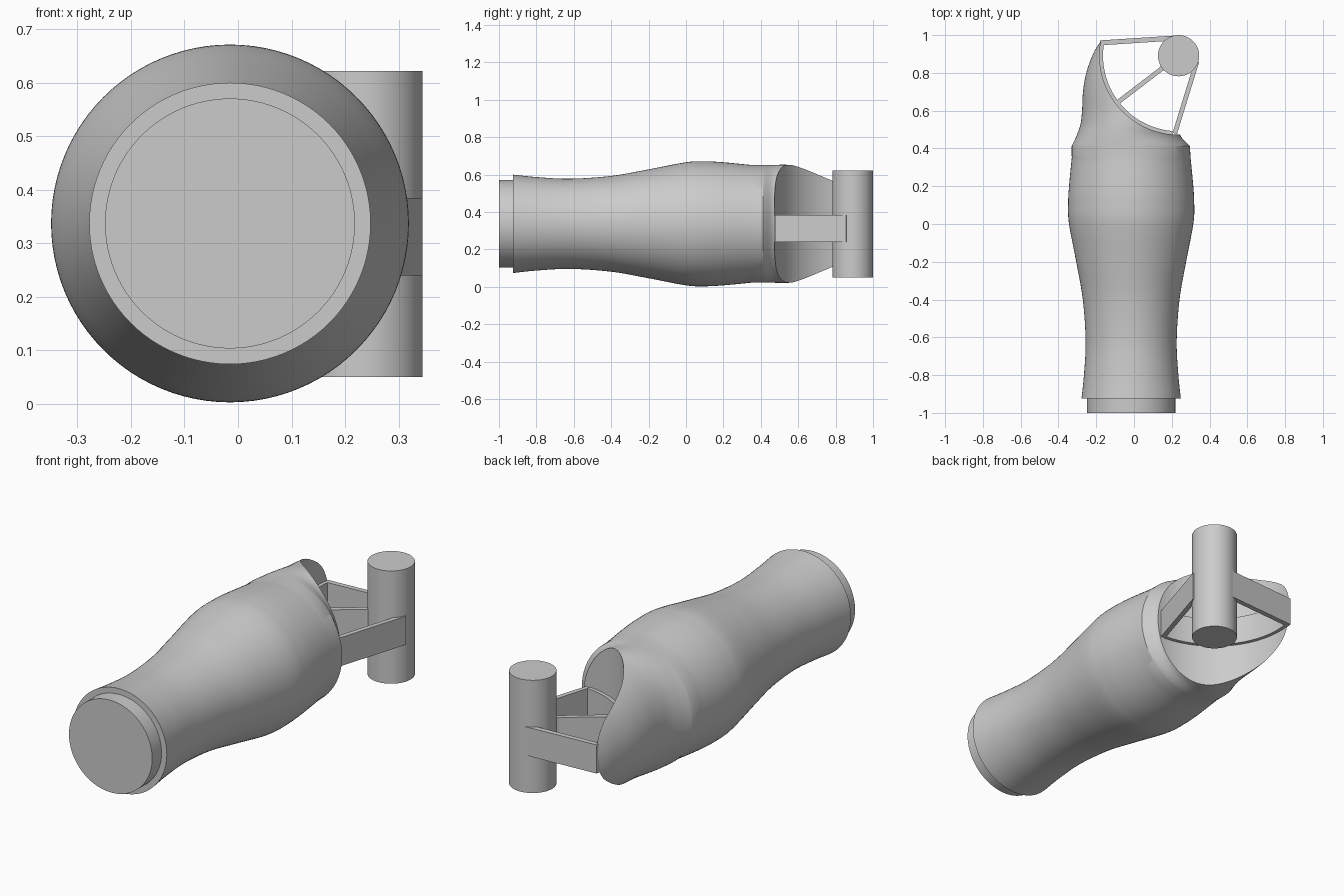
import bpy, bmesh, math
from mathutils import Vector

if "Cube" in bpy.data.objects:
    bpy.data.objects.remove(bpy.data.objects["Cube"])

CZ = 0.337             # height of the long axis
PIN = (0.236, 0.891)   # hinge pin centre in plan
CUT_R = 0.418          # radius of the hollow around the pin
ARM_Z = (0.24, 0.385)


def new_object(name, bm):
    bmesh.ops.recalc_face_normals(bm, faces=bm.faces)
    mesh = bpy.data.meshes.new(name)
    bm.to_mesh(mesh)
    bm.free()
    obj = bpy.data.objects.new(name, mesh)
    bpy.context.collection.objects.link(obj)
    return obj


def smooth(obj, angle=28):
    bpy.ops.object.select_all(action='DESELECT')
    obj.select_set(True)
    bpy.context.view_layer.objects.active = obj
    bpy.ops.object.shade_smooth_by_angle(angle=math.radians(angle))


def spline(pts, steps=6):
    # Catmull-Rom through stations (y, cx, half width, half height)
    v = [Vector(p) for p in pts]
    v = [2 * v[0] - v[1]] + v + [2 * v[-1] - v[-2]]
    out = []
    for a, b, c, d in zip(v, v[1:], v[2:], v[3:]):
        for i in range(steps):
            t = i / steps
            out.append(0.5 * (2 * b + (c - a) * t + (2 * a - 5 * b + 4 * c - d) * t * t
                              + (3 * b - a - 3 * c + d) * t ** 3))
    return out + [v[-2]]


def loft(name, stations, seg=96):
    bm = bmesh.new()
    rings = []
    for y, cx, a, b in stations:
        rings.append([bm.verts.new((cx + a * math.cos(2 * math.pi * i / seg), y,
                                    CZ + b * math.sin(2 * math.pi * i / seg)))
                      for i in range(seg)])
    for r, s in zip(rings, rings[1:]):
        for i in range(seg):
            j = (i + 1) % seg
            bm.faces.new((r[i], r[j], s[j], s[i]))
    bm.faces.new(rings[0])
    bm.faces.new(rings[-1])
    return new_object(name, bm)


def prism(name, outline, z0, z1):
    bm = bmesh.new()
    lo = [bm.verts.new((x, y, z0)) for x, y in outline]
    hi = [bm.verts.new((x, y, z1)) for x, y in outline]
    n = len(lo)
    for i in range(n):
        j = (i + 1) % n
        bm.faces.new((lo[i], lo[j], hi[j], hi[i]))
    bm.faces.new(lo)
    bm.faces.new(hi)
    return new_object(name, bm)


def arc(radius, start, end, n):
    return [(PIN[0] + radius * math.cos(math.radians(start + (end - start) * i / n)),
             PIN[1] + radius * math.sin(math.radians(start + (end - start) * i / n)))
            for i in range(n + 1)]


# Sleeve: end plug step, swelling round body, then oval hood
body = [(-0.925, 0.263), (-0.8, 0.25), (-0.62, 0.241), (-0.4, 0.256), (-0.2, 0.291),
        (0, 0.329), (0.1, 0.334), (0.2, 0.329), (0.35, 0.3145)]
plug = [(-1, -0.015, 0.2335, 0.2335), (-0.925, -0.015, 0.2335, 0.2335)]
round_part = spline([(y, -0.015, r, r) for y, r in body])
hood = spline([(0.412, -0.017, 0.313, 0.315), (0.47, -0.029, 0.274, 0.315),
               (0.53, -0.018, 0.265, 0.316), (0.6, -0.005, 0.27, 0.312),
               (0.7, 0, 0.27, 0.307), (0.8, 0, 0.253, 0.302), (0.9, 0, 0.217, 0.294),
               (0.96, 0, 0.181, 0.285), (1.0, 0, 0.15, 0.275)])
sleeve = loft("sleeve", plug + round_part + hood)

# Upright round hollow cut into the hood
cutter = prism("hollow_cutter", arc(CUT_R, 0, 360, 128)[:-1], -0.3, 1.0)
cutter.hide_render = True
mod = sleeve.modifiers.new("hollow", 'BOOLEAN')
mod.operation = 'DIFFERENCE'
mod.solver = 'EXACT'
mod.object = cutter
bpy.context.view_layer.objects.active = sleeve
bpy.ops.object.modifier_apply(modifier=mod.name)
bpy.data.objects.remove(cutter)
smooth(sleeve)

# Hinge pin
smooth(prism("hinge_pin", arc(0.109, 0, 360, 64)[:-1], 0.05, 0.622))

# Curved strip lining the hollow
strip = arc(CUT_R + 0.004, 169, 266, 40) + arc(CUT_R - 0.018, 266, 169, 40)
smooth(prism("curved_strip", strip, *ARM_Z))


def arm(name, p, q, thick, flare):
    # straight bar from the strip to the pin, widened a little where it joins
    p, q = Vector(p), Vector(q)
    d = (q - p).normalized()
    n = Vector((-d.y, d.x)) * thick / 2
    k = q - d * 0.03
    outline = [p - n, k - n, q - n * flare[0], q + n * flare[1], k + n, p + n]
    return prism(name, [tuple(v) for v in outline], *ARM_Z)


# Three arms from strip to pin
arm("outer_arm", (-0.178, 0.959), (0.24, 0.986), 0.026, (1, 1))
arm("middle_arm", (-0.085, 0.645), (0.165, 0.836), 0.024, (1.5, 1.5))
arm("inner_arm", (0.216, 0.479), (0.333, 0.86), 0.024, (1, 1))
